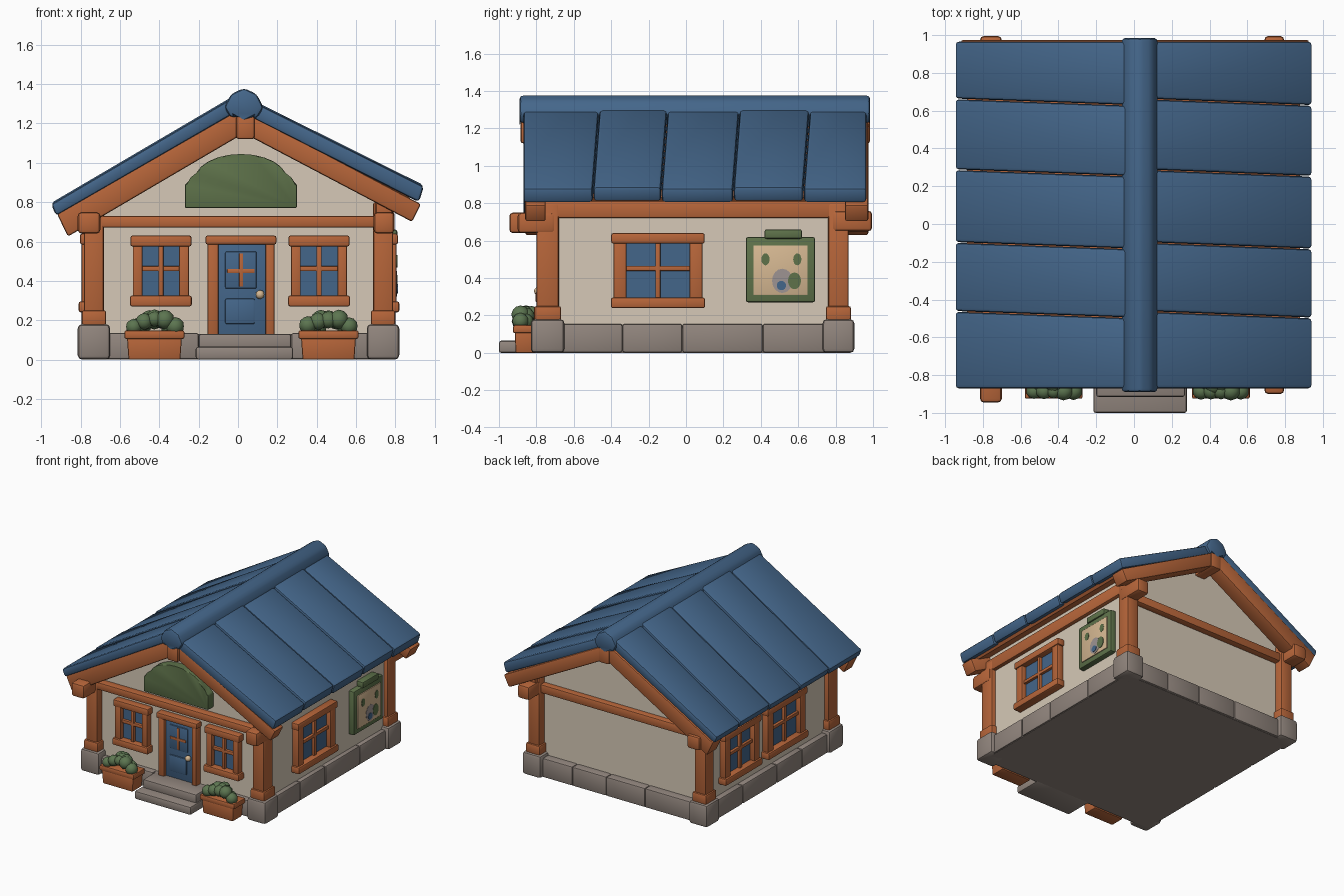
import bpy, bmesh, math, random
from mathutils import Matrix, Vector

if "Cube" in bpy.data.objects:
    bpy.data.objects.remove(bpy.data.objects["Cube"])
random.seed(4)

def mat(name, r, g, b):
    m = bpy.data.materials.new(name)
    lin = lambda c: ((c / 255 + 0.055) / 1.055) ** 2.4 if c > 10 else c / 3295
    m.diffuse_color = (lin(r), lin(g), lin(b), 1)
    m.use_nodes = True
    m.node_tree.nodes["Principled BSDF"].inputs["Base Color"].default_value = m.diffuse_color
    return m

BLUE = mat("roof blue", 68, 102, 138)
WOOD = mat("orange wood", 184, 102, 58)
CREAM = mat("cream plaster", 214, 201, 183)
STONE = mat("grey stone", 146, 134, 126)
GREEN = mat("sign green", 94, 114, 74)
LEAF = mat("leaf green", 92, 117, 80)
TAN = mat("tan panel", 214, 184, 146)
GREY = mat("pale grey", 158, 148, 146)
I4 = Matrix.Identity(4)

def finish(name, bm, m, bevel=0.0, frame=I4):
    if bevel:
        bmesh.ops.bevel(bm, geom=bm.edges[:], offset=bevel, segments=2, profile=0.5,
                        affect='EDGES', clamp_overlap=True)
    bm.transform(frame)
    bmesh.ops.recalc_face_normals(bm, faces=bm.faces[:])
    me = bpy.data.meshes.new(name)
    bm.to_mesh(me)
    bm.free()
    me.materials.append(m)
    ob = bpy.data.objects.new(name, me)
    bpy.context.collection.objects.link(ob)
    return ob

def box(name, x, y, z, m, bevel=0.012, frame=I4, taper=1.0):
    """Box from ranges; taper scales the bottom face."""
    bm = bmesh.new()
    bmesh.ops.create_cube(bm, size=1)
    for v in bm.verts:
        k = taper if v.co.z < 0 else 1
        c = v.co.copy()
        v.co = (sum(x) / 2 + c.x * k * (x[1] - x[0]), sum(y) / 2 + c.y * k * (y[1] - y[0]),
                sum(z) / 2 + c.z * (z[1] - z[0]))
    return finish(name, bm, m, bevel, frame)

def prism(name, pts, y0, y1, m, bevel=0.012, frame=I4, skew=None):
    """x-z outline pushed along y; skew(x) shifts y at each end."""
    bm = bmesh.new()
    ends = []
    for i, y in enumerate((y0, y1)):
        ends.append([bm.verts.new((px, y + (skew(px, i) if skew else 0), pz)) for px, pz in pts])
    bm.faces.new(ends[0])
    bm.faces.new(ends[1])
    n = len(pts)
    for i in range(n):
        j = (i + 1) % n
        bm.faces.new((ends[0][i], ends[0][j], ends[1][j], ends[1][i]))
    return finish(name, bm, m, bevel, frame)

def ball(name, c, r, m, scale=(1, 1, 1)):
    bm = bmesh.new()
    bmesh.ops.create_icosphere(bm, subdivisions=2, radius=r)
    bmesh.ops.scale(bm, vec=scale, verts=bm.verts[:])
    bmesh.ops.translate(bm, vec=c, verts=bm.verts[:])
    return finish(name, bm, m)

# wall frames: local x runs along the wall, local -y points outward
FRONT = Matrix.Translation((0, -0.74, 0))
RIGHT = Matrix.Translation((0.755, 0, 0)) @ Matrix.Rotation(math.pi / 2, 4, 'Z')
LEFT = Matrix.Translation((-0.745, 0, 0)) @ Matrix.Rotation(-math.pi / 2, 4, 'Z')

# walls with gables
prism("plaster_walls", [(-0.745, 0.05), (0.755, 0.05), (0.755, 0.87), (0.03, 1.23), (-0.745, 0.80)],
      -0.74, 0.80, CREAM, 0)

# stone base course
box("stone_base_core", (-0.77, 0.78), (-0.77, 0.85), (0, 0.13), STONE, 0)
ys = [-0.68, -0.34, -0.02, 0.41, 0.76]
xs = [-0.68, -0.24, 0.1, 0.4, 0.68]
for i in range(4):
    for s in (-1, 1):
        sx = sorted((s * 0.70, s * 0.79))
        box("side_base_stone", sx, (ys[i], ys[i + 1]), (0.002, 0.155), STONE, 0.012)
    box("back_base_stone", (xs[i], xs[i + 1]), (0.74, 0.865), (0.002, 0.155), STONE, 0.012)
for x in ((-0.68, -0.2), (0.27, 0.68)):
    box("front_base_stone", x, (-0.79, -0.70), (0.002, 0.135), STONE, 0.012)

# corner stones, posts and projecting beam ends
for x0, x1 in ((-0.815, -0.65), (0.655, 0.82)):
    for y0, y1 in ((-0.83, -0.65), (0.73, 0.90)):
        box("corner_stone", (x0, x1), (y0, y1), (0, 0.18), STONE, 0.022)
        a, b, c, d = x0 + 0.032, x1 - 0.032, y0 + 0.03, y1 - 0.03
        box("post", (a, b), (c, d), (0.16, 0.80), WOOD)
        box("post_foot", (a - 0.012, b + 0.012), (c - 0.012, d + 0.012), (0.17, 0.25), WOOD)
for x, y0, y1 in (((-0.815, -0.70), -0.945, 0.995), ((0.69, 0.795), -0.90, 0.995)):
    box("beam_end_front", x, (y0, -0.70), (0.64, 0.75), WOOD, 0.02)
    box("beam_end_back", x, (0.78, y1), (0.65, 0.76), WOOD, 0.02)
    box("side_wall_plate", (x[0] + 0.01, x[1] - 0.01), (-0.82, 0.90), (0.72, 0.82), WOOD)
box("front_tie_beam", (-0.70, 0.70), (-0.80, -0.72), (0.67, 0.73), WOOD)
box("back_tie_beam", (-0.70, 0.70), (0.77, 0.85), (0.66, 0.73), WOOD)

# rafters and ridge beam
rafter_r = [(0.03, 1.265), (0.93, 0.79), (0.885, 0.70), (0.03, 1.15)]
rafter_l = [(0.03, 1.285), (-0.92, 0.74), (-0.865, 0.625), (0.03, 1.15)]
for p in (rafter_r, rafter_l):
    prism("front_rafter", p, -0.86, -0.75, WOOD)
    prism("back_rafter", p, 0.85, 0.975, WOOD)
box("ridge_beam", (-0.01, 0.085), (-0.885, 0.985), (1.12, 1.24), WOOD, 0.015)

# roof boards, five a side with slanted joints
plank_r = [(0.03, 1.335), (0.945, 0.88), (0.92, 0.80), (0.03, 1.25)]
plank_l = [(0.03, 1.365), (-0.95, 0.79), (-0.925, 0.73), (0.03, 1.28)]
joints = [-0.87, -0.48, -0.115, 0.27, 0.645, 0.965]
for p, side in ((plank_r, 1), (plank_l, -1)):
    for i in range(5):
        def skew(px, end, i=i):
            if i + end in (0, 5):
                return 0
            return 0.03 * (0.5 - abs(px)) * 1.3 * side + (0.002 if end == 0 else -0.002)
        lift = 0.006 * (i % 2)
        prism("roof_board", [(a, b + lift) for a, b in p], joints[i], joints[i + 1], BLUE, 0.018, skew=skew)
    prism("roof_deck", [(0.03, p[3][1] + 0.01), (p[2][0] - 0.04 * side, p[2][1] + 0.03),
                        (p[2][0] - 0.06 * side, p[2][1] + 0.01), (0.03, p[3][1] - 0.02)],
          -0.84, 0.94, WOOD, 0)

# ridge cap
prism("ridge_cap", [(-0.07, 1.285), (-0.035, 1.35), (0.03, 1.38), (0.095, 1.35), (0.13, 1.28),
                    (0.095, 1.225), (0.03, 1.24), (-0.04, 1.23)], -0.89, 0.985, BLUE, 0.02)

def window(frame, u, w, z0, z1, jamb):
    h = w / 2
    box("window_glass", (u - h + 0.03, u + h - 0.03), (-0.012, 0.01), (z0 + 0.04, z1 - 0.03), BLUE, 0, frame)
    for s in (-1, 1):
        a = sorted((u + s * (h - 0.012), u + s * (h - 0.012 - jamb)))
        box("window_jamb", a, (-0.05, 0.01), (z0 + 0.03, z1 - 0.02), WOOD, 0.008, frame)
    box("window_head", (u - h, u + h), (-0.058, 0.01), (z1 - 0.055, z1), WOOD, 0.01, frame)
    box("window_sill", (u - h - 0.002, u + h + 0.002), (-0.065, 0.01), (z0, z0 + 0.055), WOOD, 0.01, frame)
    box("window_upright", (u - 0.013, u + 0.013), (-0.035, 0.01), (z0 + 0.04, z1 - 0.04), WOOD, 0.004, frame)
    zc = (z0 + z1) / 2 + 0.012
    box("window_crossbar", (u - h + 0.04, u + h - 0.04), (-0.033, 0.01), (zc - 0.013, zc + 0.013), WOOD, 0.004, frame)

window(FRONT, -0.392, 0.31, 0.27, 0.63, 0.05)
window(FRONT, 0.412, 0.31, 0.27, 0.63, 0.05)
window(RIGHT, -0.15, 0.50, 0.24, 0.64, 0.07)
window(LEFT, 0.14, 0.50, 0.24, 0.64, 0.07)
window(LEFT, -0.42, 0.46, 0.24, 0.64, 0.07)

# door
box("door_panel", (-0.11, 0.15), (-0.025, 0.01), (0.12, 0.60), BLUE, 0.006, FRONT)
for x in ((-0.155, -0.10), (0.14, 0.185)):
    box("door_jamb", x, (-0.05, 0.01), (0.12, 0.60), WOOD, 0.01, FRONT)
box("door_head", (-0.165, 0.195), (-0.06, 0.01), (0.585, 0.63), WOOD, 0.01, FRONT)
box("door_lower_panel", (-0.065, 0.085), (-0.034, 0), (0.18, 0.31), BLUE, 0.008, FRONT)
box("door_window_frame", (-0.065, 0.095), (-0.034, 0), (0.36, 0.55), BLUE, 0.008, FRONT)
box("door_window_upright", (0.006, 0.026), (-0.04, 0), (0.37, 0.54), WOOD, 0.003, FRONT)
box("door_window_crossbar", (-0.055, 0.085), (-0.04, 0), (0.44, 0.46), WOOD, 0.003, FRONT)
ball("door_knob", (0.112, -0.79, 0.33), 0.023, TAN)

# arched gable sign
arch = [(-0.27, 0.77), (0.30, 0.77), (0.30, 0.89), (0.265, 0.92)]
arch += [(0.015 + 0.235 * math.cos(t), 0.915 + 0.13 * math.sin(t))
         for t in [math.pi * k / 12 for k in range(1, 12)]]
arch += [(-0.235, 0.92), (-0.27, 0.89)]
prism("gable_sign", arch, -0.065, 0.01, GREEN, 0.008, FRONT)

# notice board on the right wall
box("board_frame", (0.32, 0.69), (-0.045, 0.01), (0.27, 0.62), GREEN, 0.012, RIGHT)
box("board_clip", (0.42, 0.62), (-0.055, 0.01), (0.61, 0.66), GREEN, 0.01, RIGHT)
box("board_sheet", (0.36, 0.65), (-0.052, -0.04), (0.31, 0.575), TAN, 0.002, RIGHT)
def spot(name, u, z, ru, rz, m, d):
    pts = [(u + ru * math.cos(k * math.pi / 8), z + rz * math.sin(k * math.pi / 8)) for k in range(16)]
    prism(name, pts, d, -0.045, m, 0, RIGHT)
for u in (0.425, 0.595):
    spot("board_leaf", u, 0.50, 0.022, 0.032, GREEN, -0.055)
spot("board_hill", 0.515, 0.385, 0.055, 0.065, GREY, -0.054)
spot("board_bush", 0.58, 0.385, 0.035, 0.045, GREEN, -0.056)
spot("board_pond", 0.51, 0.36, 0.025, 0.025, BLUE, -0.058)

# steps
box("lower_step", (-0.215, 0.28), (-1.0, -0.76), (0, 0.065), STONE, 0.012)
box("upper_step", (-0.20, 0.27), (-0.915, -0.74), (0.05, 0.13), STONE, 0.012)

# planters with round shrubs
for cx in (-0.425, 0.46):
    box("planter_box", (cx - 0.14, cx + 0.14), (-0.915, -0.79), (0, 0.12), WOOD, 0.008, taper=0.94)
    box("planter_rim", (cx - 0.153, cx + 0.153), (-0.925, -0.78), (0.105, 0.148), WOOD, 0.01)
    for k in range(13):
        t = (k % 5 - 2) / 2
        row = k // 5
        r = random.uniform(0.038, 0.05)
        ball("shrub_clump", (cx + t * (0.105 - 0.025 * row), -0.885 + 0.03 * row,
                             0.165 + 0.035 * (1 - t * t) + random.uniform(0, 0.015)), r, LEAF)

# smooth shading with sharp edges kept
bpy.ops.object.select_all(action='SELECT')
bpy.context.view_layer.objects.active = bpy.context.scene.objects[0]
bpy.ops.object.shade_smooth_by_angle(angle=math.radians(35))
